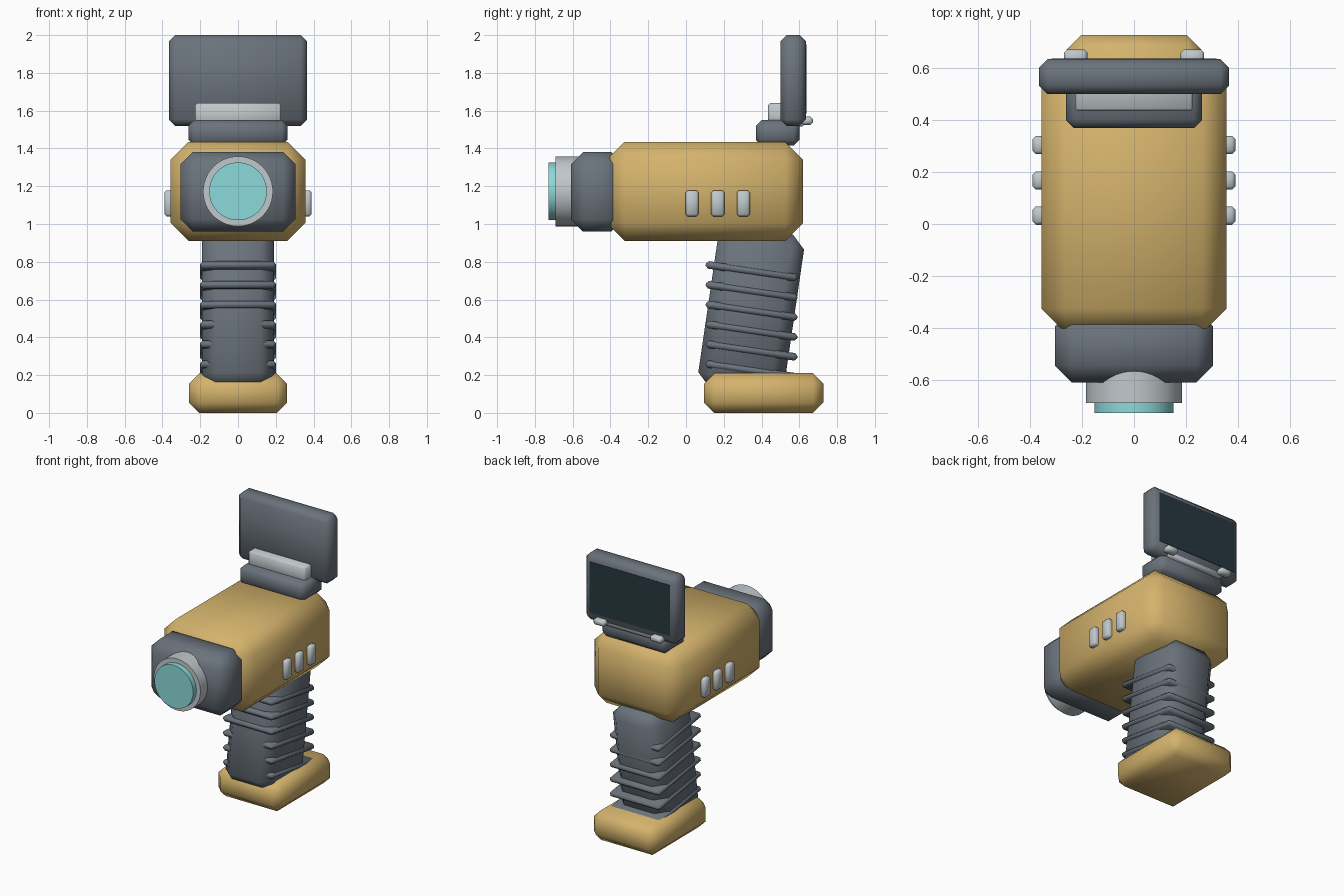
import bpy, bmesh, math
from mathutils import Matrix, Vector

cube = bpy.data.objects.get("Cube")
if cube:
    bpy.data.objects.remove(cube, do_unlink=True)


def material(name, rgb):
    m = bpy.data.materials.new(name)
    m.use_nodes = True
    m.diffuse_color = (*rgb, 1)
    m.node_tree.nodes["Principled BSDF"].inputs["Base Color"].default_value = (*rgb, 1)
    return m


yellow = material("sand yellow", (0.66, 0.45, 0.15))
grey = material("slate grey", (0.145, 0.17, 0.2))
silver = material("pale silver", (0.53, 0.58, 0.6))
teal = material("lens teal", (0.26, 0.7, 0.7))
dark = material("dark glass", (0.02, 0.04, 0.052))

TILT = math.radians(-8.3)  # grip leans backwards going up


def finish(bm, name, mat, smooth_angle):
    mesh = bpy.data.meshes.new(name)
    bm.to_mesh(mesh)
    bm.free()
    mesh.materials.append(mat)
    ob = bpy.data.objects.new(name, mesh)
    bpy.context.collection.objects.link(ob)
    bpy.ops.object.select_all(action="DESELECT")
    ob.select_set(True)
    bpy.context.view_layer.objects.active = ob
    bpy.ops.object.shade_smooth_by_angle(angle=math.radians(smooth_angle))
    return ob


def block(name, mat, x, y, z, chamfer=0.0, tilt=0.0):
    """Chamfered box from (min, max) ranges, tilted about its own centre."""
    ranges = (x, y, z)
    size = [b - a for a, b in ranges]
    centre = Vector([(a + b) / 2 for a, b in ranges])
    bm = bmesh.new()
    bmesh.ops.create_cube(bm, size=1)
    bmesh.ops.scale(bm, vec=size, verts=bm.verts)
    if chamfer:
        bmesh.ops.bevel(bm, geom=bm.edges[:], offset=chamfer, segments=1,
                        affect="EDGES", clamp_overlap=True)
    bm.transform(Matrix.Translation(centre) @ Matrix.Rotation(tilt, 4, "X"))
    return finish(bm, name, mat, 60)


def disc(name, mat, radius, y, z):
    """Cylinder along the y axis."""
    bm = bmesh.new()
    bmesh.ops.create_cone(bm, cap_ends=True, segments=48, radius1=radius,
                          radius2=radius, depth=y[1] - y[0])
    bm.transform(Matrix.Translation((0, sum(y) / 2, z))
                 @ Matrix.Rotation(math.pi / 2, 4, "X"))
    return finish(bm, name, mat, 40)


def wide(half):
    return (-half, half)


def around(centre, length):
    return (centre - length / 2, centre + length / 2)


# Main body and nose
block("body", yellow, wide(0.357), (-0.42, 0.62), (0.91, 1.435), 0.095)
block("nose", grey, wide(0.305), (-0.61, -0.33), (0.96, 1.38), 0.065)
disc("lens_ring", silver, 0.185, (-0.69, -0.5), 1.173)
disc("lens", teal, 0.153, (-0.727, -0.6), 1.173)

# Leaning grip with its ribs, standing on the battery foot
block("grip", grey, wide(0.19), around(0.345, 0.46), around(0.54, 0.864), 0.07, TILT)
for i in range(6):
    block(f"grip_rib_{i + 1}", grey, wide(0.2), around(0.347, 0.49),
          around(0.225 + i * 0.105, 0.04), 0.014, TILT)
block("battery_foot", yellow, wide(0.26), (0.095, 0.727), (0, 0.21), 0.055)

# Screen on its mount
block("screen_mount", grey, wide(0.262), (0.37, 0.6), (1.415, 1.55), 0.03)
block("hinge_bar", silver, wide(0.227), (0.435, 0.625), (1.515, 1.64), 0.01)
block("screen_housing", grey, wide(0.366), (0.5, 0.635), (1.52, 2.0), 0.033)
block("screen_glass", dark, wide(0.318), (0.632, 0.638), (1.585, 1.95))

# Paired clips and side buttons
for side, label in ((1, "left"), (-1, "right")):
    block(f"{label}_screen_clip", silver, around(side * 0.225, 0.09),
          (0.61, 0.672), (1.525, 1.568), 0.012)
    for i in range(3):
        block(f"{label}_button_{i + 1}", silver, around(side * 0.36, 0.06),
              around(0.032 + i * 0.136, 0.07), (1.04, 1.178), 0.012)
